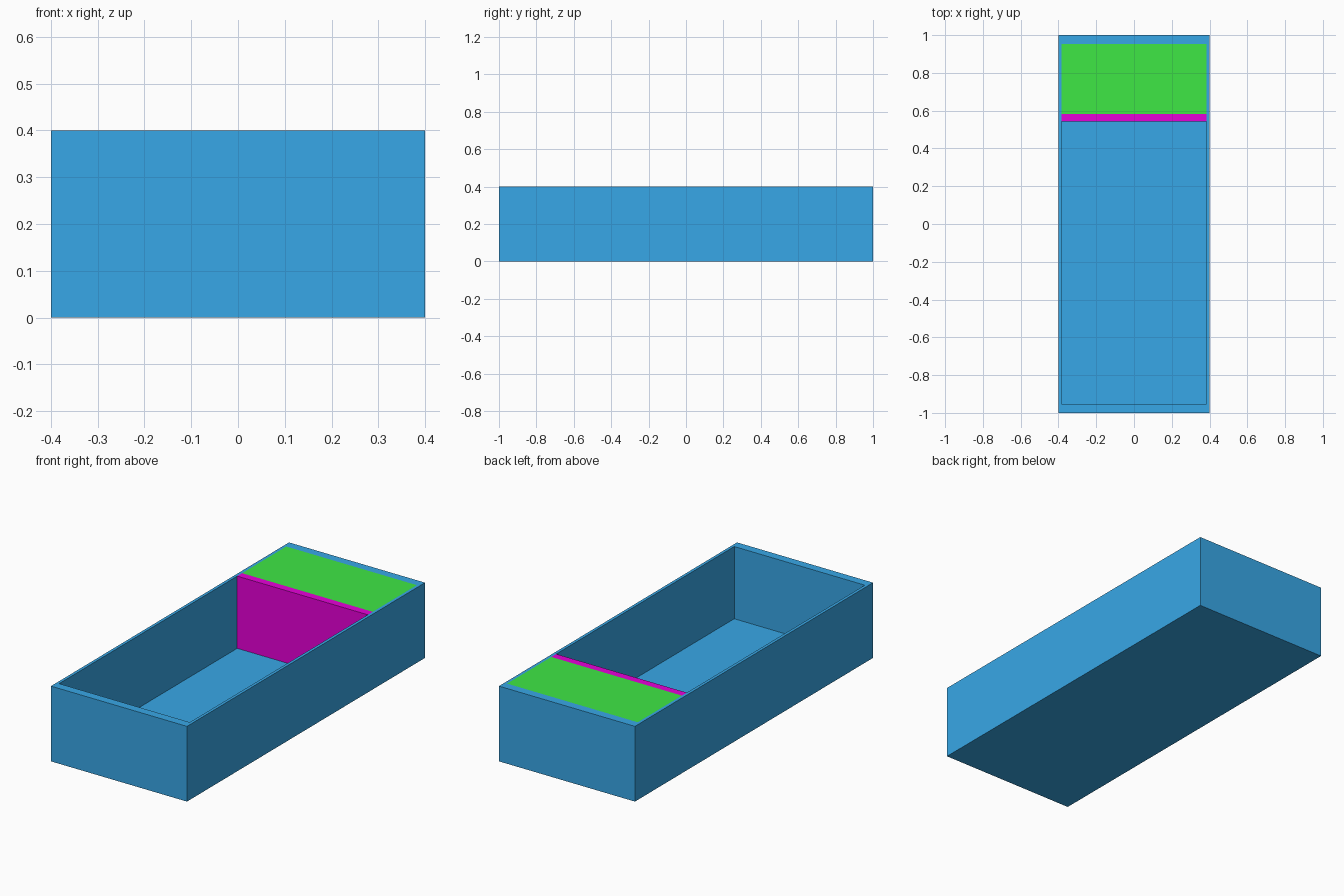
import bpy
import bmesh

if "Cube" in bpy.data.objects:
    bpy.data.objects.remove(bpy.data.objects["Cube"])


def material(name, rgb):
    # sRGB 0-255 to linear
    mat = bpy.data.materials.new(name)
    lin = [((c / 255 + 0.055) / 1.055) ** 2.4 if c > 10 else c / 255 / 12.92 for c in rgb]
    mat.diffuse_color = (*lin, 1)
    mat.use_nodes = True
    mat.node_tree.nodes["Principled BSDF"].inputs["Base Color"].default_value = mat.diffuse_color
    return mat


def finish(bm, name, mat):
    bmesh.ops.recalc_face_normals(bm, faces=bm.faces)
    mesh = bpy.data.meshes.new(name)
    bm.to_mesh(mesh)
    bm.free()
    mesh.materials.append(mat)
    obj = bpy.data.objects.new(name, mesh)
    bpy.context.collection.objects.link(obj)
    return obj


def box_bmesh(x0, x1, y0, y1, z0, z1):
    bm = bmesh.new()
    bmesh.ops.create_cube(bm, size=1)
    for v in bm.verts:
        v.co.x = x1 if v.co.x > 0 else x0
        v.co.y = y1 if v.co.y > 0 else y0
        v.co.z = z1 if v.co.z > 0 else z0
    return bm


blue = material("blue", (56, 168, 232))
green = material("green", (63, 231, 69))
magenta = material("magenta", (233, 0, 218))

HX, HY, H = 0.4, 1.0, 0.4            # outer half sizes and height
IX, IY, FLOOR = 0.384, 0.954, 0.016  # cavity half sizes and floor level
DIV0, DIV1 = 0.542, 0.583            # divider front and back

# Open tray: inset the top face, then sink it to the floor
bm = box_bmesh(-HX, HX, -HY, HY, 0, H)
top = max(bm.faces, key=lambda f: f.calc_center_median().z)
bmesh.ops.inset_individual(bm, faces=[top], thickness=0.01)
for v in top.verts:
    v.co.x = IX if v.co.x > 0 else -IX
    v.co.y = IY if v.co.y > 0 else -IY
well = bmesh.ops.extrude_discrete_faces(bm, faces=[top])["faces"][0]
for v in well.verts:
    v.co.z = FLOOR
finish(bm, "tray", blue)

# Divider wall across the tray
finish(box_bmesh(-IX, IX, DIV0, DIV1, FLOOR, H), "divider", magenta)

# Block filling the rear compartment, flush with the rim
finish(box_bmesh(-IX, IX, DIV1, IY, FLOOR, H), "rear_block", green)
